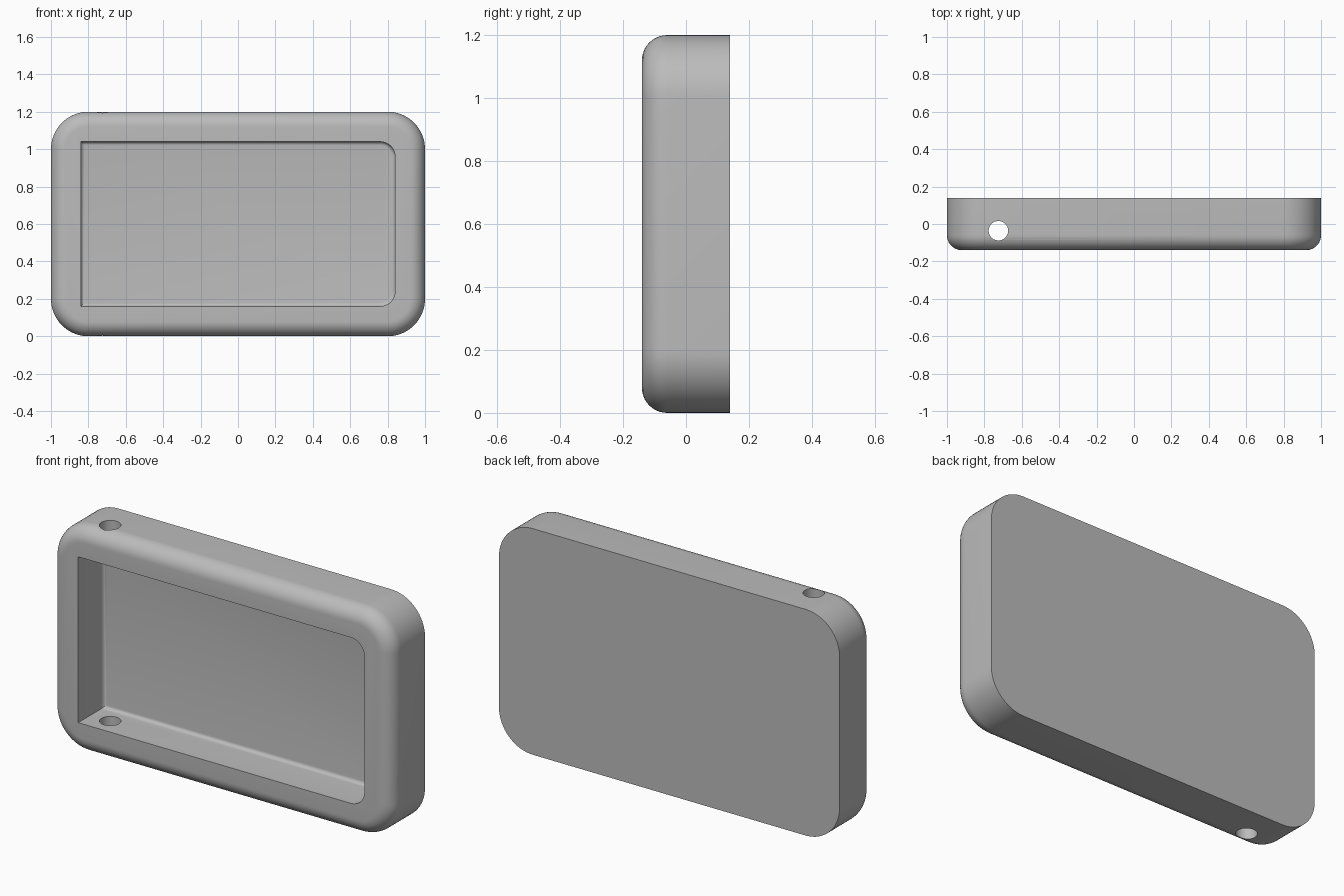
import bpy, bmesh
from math import sin, cos, pi, radians

if "Cube" in bpy.data.objects:
    bpy.data.objects.remove(bpy.data.objects["Cube"])

MID_Z = 0.6
BACK, FRONT = 0.14, -0.14

grey = bpy.data.materials.new("plain grey")
grey.use_nodes = True
grey.diffuse_color = (0.5, 0.5, 0.5, 1)
grey.node_tree.nodes["Principled BSDF"].inputs["Base Color"].default_value = (0.5, 0.5, 0.5, 1)


def outline(half_w, half_h, radii, inset):
    """Rounded rectangle in x and z; radii run from the upper right corner, anticlockwise."""
    points = []
    signs = [(1, 1), (-1, 1), (-1, -1), (1, -1)]
    for i, ((sx, sz), r) in enumerate(zip(signs, radii)):
        if r == 0:
            points.append((sx * (half_w - inset), MID_Z + sz * (half_h - inset)))
            continue
        for k in range(17):
            a = (i + k / 16) * pi / 2
            points.append((sx * (half_w - r) + (r - inset) * cos(a),
                           MID_Z + sz * (half_h - r) + (r - inset) * sin(a)))
    return points


def layered_solid(name, half_w, half_h, radii, layers):
    """Closed solid through a stack of (depth, inset) outlines."""
    bm = bmesh.new()
    rings = [[bm.verts.new((x, y, z)) for x, z in outline(half_w, half_h, radii, inset)]
             for y, inset in layers]
    for a, b in zip(rings, rings[1:]):
        for i in range(len(a)):
            j = (i + 1) % len(a)
            bm.faces.new((a[i], a[j], b[j], b[i]))
    bm.faces.new(rings[0])
    bm.faces.new(rings[-1])
    bmesh.ops.recalc_face_normals(bm, faces=bm.faces)
    mesh = bpy.data.meshes.new(name)
    bm.to_mesh(mesh)
    bm.free()
    mesh.materials.append(grey)
    obj = bpy.data.objects.new(name, mesh)
    bpy.context.collection.objects.link(obj)
    return obj


def fillet(y_end, direction, r, steps):
    """Quarter round layers that finish at y_end."""
    return [(y_end - direction * r * (1 - sin(t * pi / 2 / steps)),
             r * (1 - cos(t * pi / 2 / steps))) for t in range(steps + 1)]


# Case: flat back, rounded corners, rounded front rim
case = layered_solid("case", 1.0, 0.6, [0.2] * 4,
                     [(BACK, 0)] + fillet(FRONT, -1, 0.08, 10))

# Pocket: square corners on one end, round on the other, small fillet at the floor
pocket = layered_solid("pocket_cutter", 0.84, 0.44, [0.08, 0, 0, 0.08],
                       [(FRONT - 0.1, 0)] + fillet(0.07, 1, 0.02, 5))

# Cord hole straight down through both long walls
bpy.ops.mesh.primitive_cylinder_add(vertices=48, radius=0.052, depth=1.6,
                                    location=(-0.725, -0.036, MID_Z))
hole = bpy.context.object
hole.name = "cord_hole_cutter"
hole.data.materials.append(grey)

# Cut the case
bpy.ops.object.select_all(action='DESELECT')
case.select_set(True)
bpy.context.view_layer.objects.active = case
for cutter in (pocket, hole):
    cutter.hide_render = True
    mod = case.modifiers.new(cutter.name, 'BOOLEAN')
    mod.operation = 'DIFFERENCE'
    mod.solver = 'EXACT'
    mod.object = cutter
    bpy.ops.object.modifier_apply(modifier=mod.name)
for cutter in (pocket, hole):
    bpy.data.objects.remove(cutter)

bpy.ops.object.shade_smooth_by_angle(angle=radians(30))
